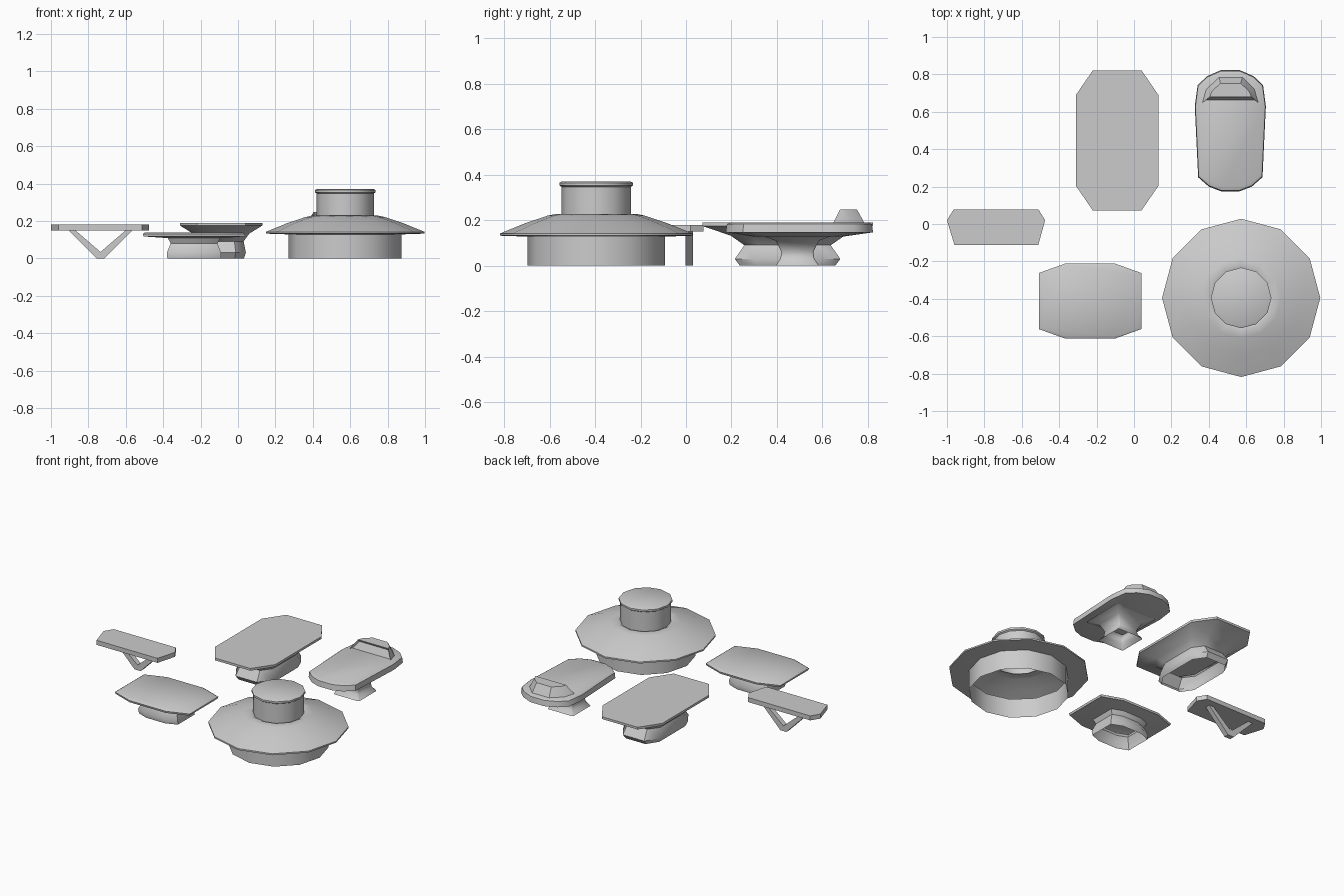
import bpy, bmesh, math

if "Cube" in bpy.data.objects:
    bpy.data.objects.remove(bpy.data.objects["Cube"])


def finish(name, bm, angle=40):
    bmesh.ops.recalc_face_normals(bm, faces=bm.faces[:])
    me = bpy.data.meshes.new(name)
    bm.to_mesh(me)
    bm.free()
    ob = bpy.data.objects.new(name, me)
    bpy.context.collection.objects.link(ob)
    bpy.ops.object.select_all(action='DESELECT')
    ob.select_set(True)
    bpy.context.view_layer.objects.active = ob
    bpy.ops.object.shade_smooth_by_angle(angle=math.radians(angle))
    return ob


def loft_mesh(rings, cap_top=True, cap_bottom=False):
    """Join equal-length rings of 3D points, listed from top to bottom."""
    bm = bmesh.new()
    loops = [[bm.verts.new(p) for p in r] for r in rings]
    n = len(loops[0])
    for a, b in zip(loops, loops[1:]):
        for i in range(n):
            j = (i + 1) % n
            bm.faces.new((a[i], a[j], b[j], b[i]))
    if cap_top:
        bm.faces.new(loops[0])
    if cap_bottom:
        bm.faces.new(loops[-1])
    return bm


def octagon(c, hx, hy, z, fx, fy):
    """Rectangle with corners cut by the fractions fx, fy."""
    ix, iy = hx * (1 - fx), hy * (1 - fy)
    pts = [(hx, -iy), (hx, iy), (ix, hy), (-ix, hy),
           (-hx, iy), (-hx, -iy), (-ix, -hy), (ix, -hy)]
    return [(c[0] + x, c[1] + y, z) for x, y in pts]


def scaled(pts, c, s, z):
    return [(c[0] + (x - c[0]) * s, c[1] + (y - c[1]) * s, z) for x, y in pts]


def table(name, c, profile, fx, fy):
    finish(name, loft_mesh([octagon(c, hx, hy, z, fx, fy) for hx, hy, z in profile]))


# Large round hub: open skirt, wide brim, neck with a lip
profile = [(.153, .37), (.162, .365), (.162, .353), (.153, .347), (.153, .218),
           (.175, .228), (.215, .22), (.31, .188), (.423, .142), (.423, .132),
           (.302, .128), (.302, 0)]
finish("round_hub", loft_mesh([
    [(.573 + r * math.cos(i * math.pi / 6), -.395 + r * math.sin(i * math.pi / 6), z)
     for i in range(12)] for r, z in profile]))

# Two octagonal tables on waisted, hollow pedestals
table("long_table", (-.09, .447),
      [(.22, .375, .19), (.22, .375, .175), (.15, .25, .132), (.12, .19, .09),
       (.132, .232, .03), (.122, .21, 0)], .41, .35)
table("front_table", (-.235, -.412),
      [(.262, .188, .138), (.274, .2, .13), (.27, .197, .117), (.14, .115, .108),
       (.125, .1, .08), (.145, .122, .03), (.143, .115, 0)], .51, .25)

# Small bench top
bench = [(-.96, -.112), (-.512, -.112), (-.475, .02), (-.51, .077), (-.965, .077), (-1, .02)]
finish("bench_top", loft_mesh([[(x, y, z) for x, y in bench] for z in (.18, .15)],
                              cap_bottom=True), 30)

# V-shaped bench leg
half = [(.022, 0), (.172, .152), (.137, .152), (0, .034)]
vee = half + [(-x, z) for x, z in reversed(half[:3])]
finish("bench_leg", loft_mesh([[(-.735 + x, y, z) for x, z in vee] for y in (-.003, .03)],
                              cap_bottom=True), 30)

# Lounger slab with a rounded outline
lc = (.515, .49)
side = [(.05, .175), (.115, .2), (.172, .25), (.19, .63), (.175, .742), (.125, .79), (.05, .823)]
slab = [(lc[0] + x, y) for x, y in side] + [(lc[0] - x, y) for x, y in reversed(side)]
finish("lounger_slab", loft_mesh(
    [scaled(slab, lc, s, z) for s, z in ((.93, .19), (.985, .183), (1, .147), (.6, .128))],
    cap_bottom=True))

# Lounger pedestal, square and flared at the foot
finish("lounger_pedestal", loft_mesh(
    [octagon(lc, h, h, z, .08, .08) for h, z in
     ((.15, .131), (.095, .11), (.07, .06), (.075, .03), (.095, 0))]), 50)

# Headrest with a recessed front
low = [(.365, .648), (.665, .648), (.645, .72), (.58, .785), (.455, .785), (.385, .72)]
top = [(.405, .678), (.628, .678), (.615, .71), (.57, .752), (.462, .752), (.417, .71)]
bm = loft_mesh([[(x, y, .248) for x, y in top], [(x, y, .188) for x, y in low]],
               cap_bottom=True)
bmesh.ops.recalc_face_normals(bm, faces=bm.faces[:])
front = min(bm.faces, key=lambda f: f.calc_center_median().y)
bmesh.ops.inset_region(bm, faces=[front], thickness=.01, depth=-.012)
finish("headrest", bm, 35)
